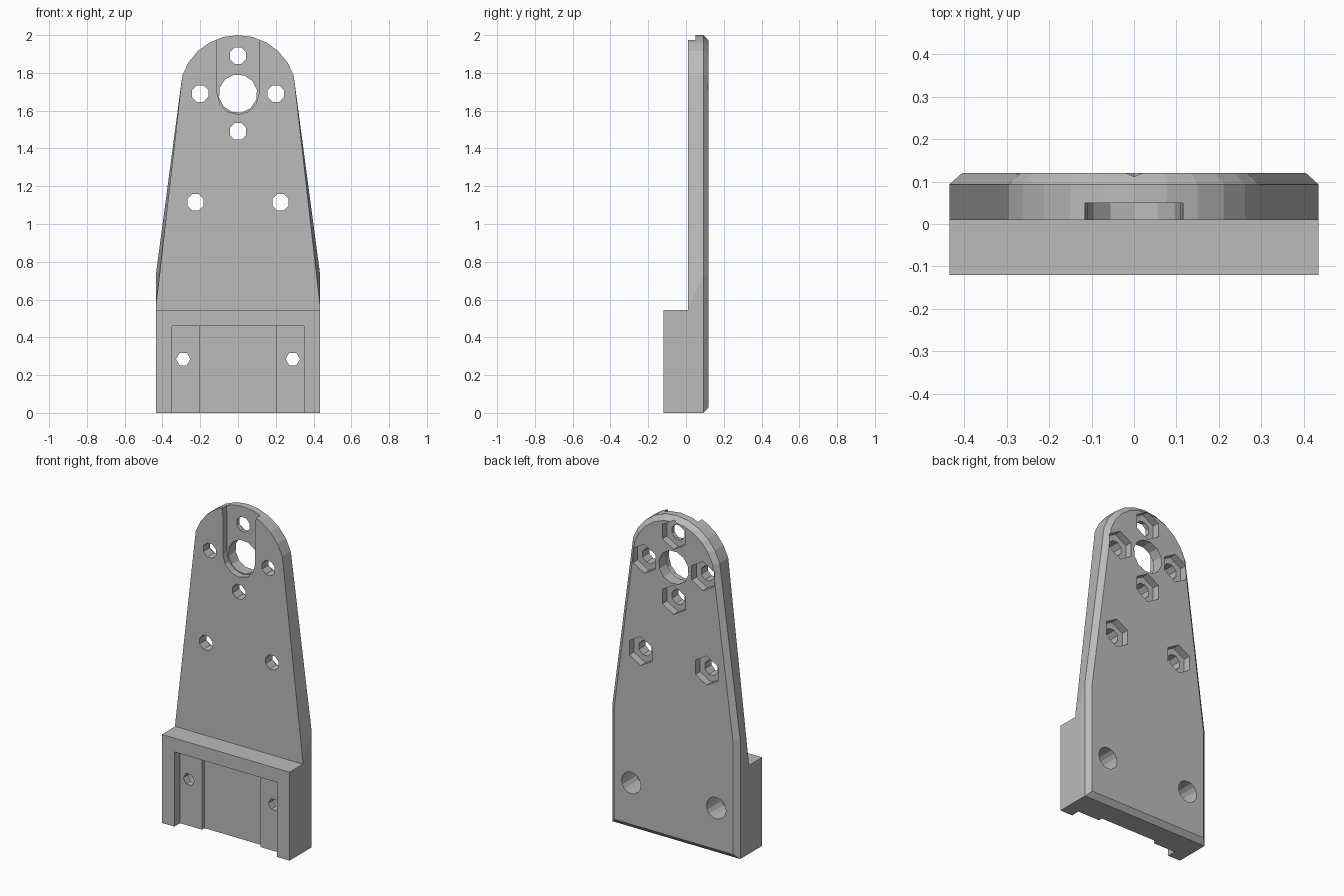
import bpy
from math import sin, cos, pi, radians

default = bpy.data.objects.get("Cube")
if default:
    bpy.data.objects.remove(default, do_unlink=True)

grey = bpy.data.materials.new("plain grey")
grey.use_nodes = True
colour = (0.5, 0.5, 0.5, 1)
grey.diffuse_color = colour
grey.node_tree.nodes["Principled BSDF"].inputs["Base Color"].default_value = colour


def loft(name, rings):
    """Solid through a row of (y, outline) rings; outlines run anticlockwise seen from the front."""
    n = len(rings[0][1])
    verts = [(x, y, z) for y, outline in rings for x, z in outline]
    faces = [list(range(n)), [len(verts) - 1 - i for i in range(n)]]
    for r in range(len(rings) - 1):
        for i in range(n):
            j = (i + 1) % n
            faces.append([r * n + j, r * n + i, r * n + n + i, r * n + n + j])
    mesh = bpy.data.meshes.new(name)
    mesh.from_pydata(verts, [], faces)
    mesh.materials.append(grey)
    obj = bpy.data.objects.new(name, mesh)
    bpy.context.collection.objects.link(obj)
    return obj


def prism(name, outline, y0, y1):
    return loft(name, [(y0, outline), (y1, outline)])


def rect(w, z0, z1):
    return [(-w, z0), (w, z0), (w, z1), (-w, z1)]


def ngon(x, z, r, sides, turn=0):
    return [(x + r * cos(2 * pi * i / sides + turn), z + r * sin(2 * pi * i / sides + turn))
            for i in range(sides)]


def cut(target, cutters):
    for c in cutters:
        mod = target.modifiers.new(c.name, 'BOOLEAN')
        mod.operation, mod.solver, mod.object = 'DIFFERENCE', 'EXACT', c
    bpy.context.view_layer.update()
    graph = bpy.context.evaluated_depsgraph_get()
    mesh = bpy.data.meshes.new_from_object(target.evaluated_get(graph))
    target.modifiers.clear()
    target.data = mesh


# Tapered back plate with a rounded top and a chamfered rear edge
def plate_outline(inset, knee):
    w, r = 0.435 - inset, 0.31 - inset
    arc = [(r * cos(radians(a)), 1.69 + r * sin(radians(a)))
           for a in [18 + 14.4 * i for i in range(11)]]
    return [(-w, inset), (w, inset), (w, knee)] + arc + [(-w, knee)]


plate = loft("back_plate", [(0.01, plate_outline(0, 0.56)),
                            (0.093, plate_outline(0, 0.73)),
                            (0.12, plate_outline(0.03, 0.72))])

# Thick foot block with a stepped pocket in front
foot = prism("foot_block", rect(0.435, 0, 0.545), -0.12, 0.01)
pocket = prism("pocket_cutter", rect(0.35, -0.1, 0.46), -0.2, -0.065)
channel = prism("channel_cutter", rect(0.2, -0.1, 0.46), -0.2, -0.04)

# Shaft hole and the flared slot that opens at the top
shaft = prism("shaft_cutter", ngon(0, 1.69, 0.102, 12, 0.2), -0.1, 0.3)
bowl = [(0.11 * cos(pi + pi * i / 6), 1.69 + 0.11 * sin(pi + pi * i / 6)) for i in range(7)]
slot = prism("slot_cutter", bowl + [(0.11, 1.93), (0.13, 2.1), (-0.13, 2.1), (-0.11, 1.93)],
             -0.1, 0.05)

# Bolt holes with hexagonal nut recesses behind
plate_cutters = [shaft, slot]
for x, z in [(0, 1.89), (0, 1.49), (0.2, 1.69), (-0.2, 1.69), (0.225, 1.115), (-0.225, 1.115)]:
    plate_cutters.append(prism("bolt_cutter", ngon(x, z, 0.047, 8, pi / 8), -0.1, 0.3))
    plate_cutters.append(prism("nut_cutter", ngon(x, z, 0.089, 6, pi / 6), 0.075, 0.3))

# Foot screws: small hole in front, wide round bore from behind
foot_cutters = [pocket, channel]
bores = []
for x in (-0.29, 0.29):
    foot_cutters.append(prism("screw_cutter", ngon(x, 0.285, 0.038, 6), -0.3, 0.005))
    bores.append(prism("bore_cutter", ngon(x, 0.285, 0.066, 16), -0.02, 0.3))

cut(plate, plate_cutters + bores)
cut(foot, foot_cutters + bores)
for c in plate_cutters + foot_cutters + bores:
    bpy.data.objects.remove(c, do_unlink=True)
